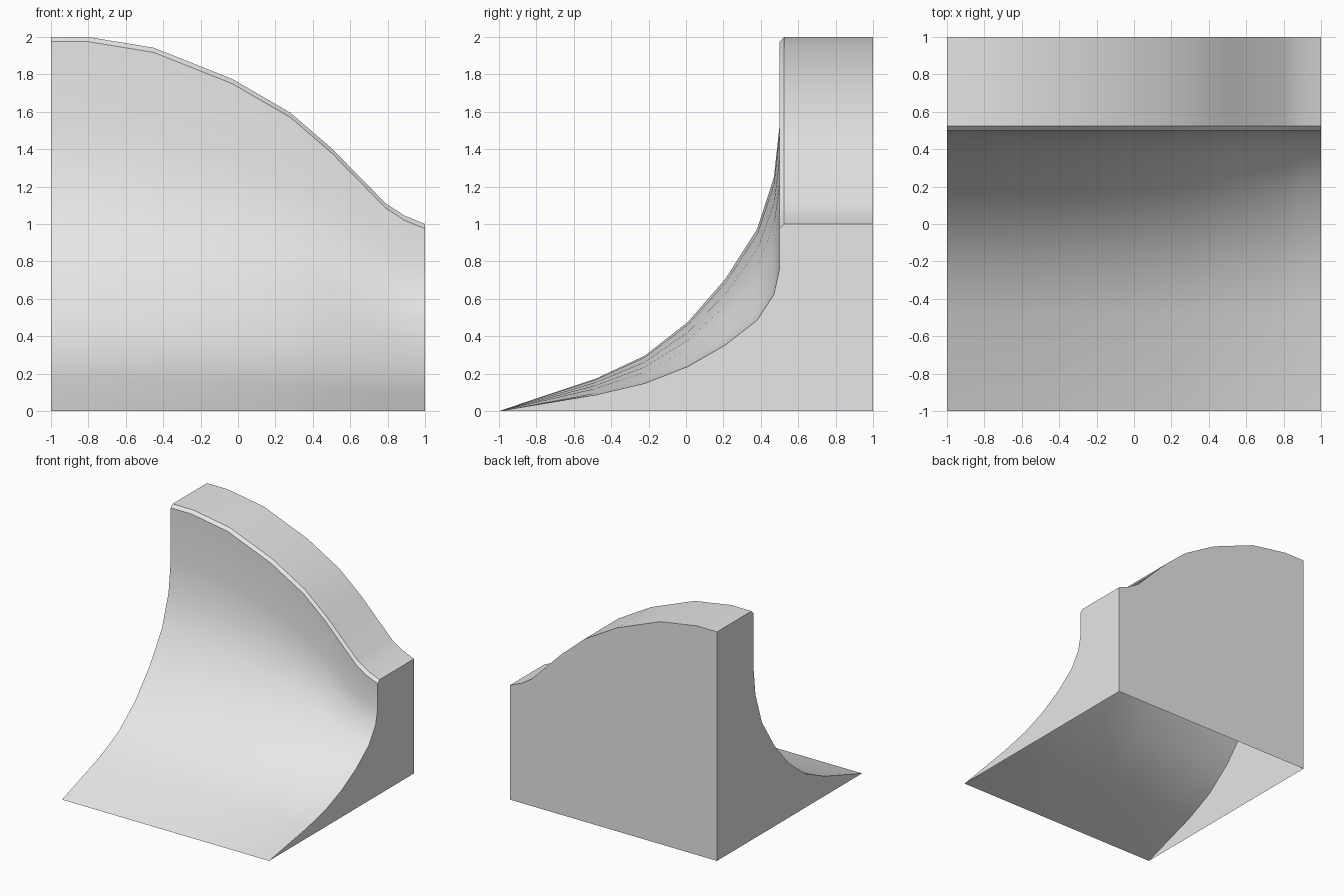
import bpy
import bmesh
import math

cube = bpy.data.objects.get("Cube")
if cube:
    bpy.data.objects.remove(cube, do_unlink=True)

# Plain grey surface
grey = bpy.data.materials.new("light_grey")
grey.use_nodes = True
colour = (0.8, 0.8, 0.8, 1.0)
grey.diffuse_color = colour
grey.node_tree.nodes["Principled BSDF"].inputs["Base Color"].default_value = colour

# Crest line across the width: (x, height)
crest = [(-1, 2), (-0.8, 2), (-0.45, 1.942), (-0.03, 1.775), (0.28, 1.595),
         (0.5, 1.405), (0.79, 1.11), (0.89, 1.045), (1, 1)]
# Riding curve: (y, fraction of the crest height)
curve = [(-1, 0), (-0.48, 0.087), (-0.22, 0.148), (0.01, 0.238), (0.21, 0.353),
         (0.38, 0.486), (0.47, 0.624), (0.5, 0.762)]
LIP = 0.025


def section(bm, x, height):
    """One cross-section: riding curve, wall, bevelled lip and deck."""
    points = [(y, f * height) for y, f in curve]
    points += [(0.5, height - LIP), (0.5 + LIP, height), (1, height)]
    return [bm.verts.new((x, y, z)) for y, z in points]


bm = bmesh.new()
rows = [section(bm, x, h) for x, h in crest]

# Riding surface, lip and deck
for a, b in zip(rows, rows[1:]):
    for i in range(len(a) - 1):
        bm.faces.new((a[i], b[i], b[i + 1], a[i + 1]))

# Side walls and back wall, open underneath
foot_a = bm.verts.new((-1, 1, 0))
foot_b = bm.verts.new((1, 1, 0))
bm.faces.new(rows[0] + [foot_a])
bm.faces.new([foot_b] + rows[-1][::-1])
bm.faces.new([foot_b, foot_a] + [r[-1] for r in rows])
bmesh.ops.recalc_face_normals(bm, faces=bm.faces)
front = max(bm.faces, key=lambda f: f.calc_center_median().y)
if front.normal.y < 0:
    bmesh.ops.reverse_faces(bm, faces=bm.faces)

mesh = bpy.data.meshes.new("curved_ramp")
bm.to_mesh(mesh)
bm.free()
mesh.materials.append(grey)
ramp = bpy.data.objects.new("curved_ramp", mesh)
bpy.context.collection.objects.link(ramp)

# Smooth curve with crisp lip and walls
bpy.ops.object.select_all(action="DESELECT")
ramp.select_set(True)
bpy.context.view_layer.objects.active = ramp
bpy.ops.object.shade_smooth_by_angle(angle=math.radians(32))
